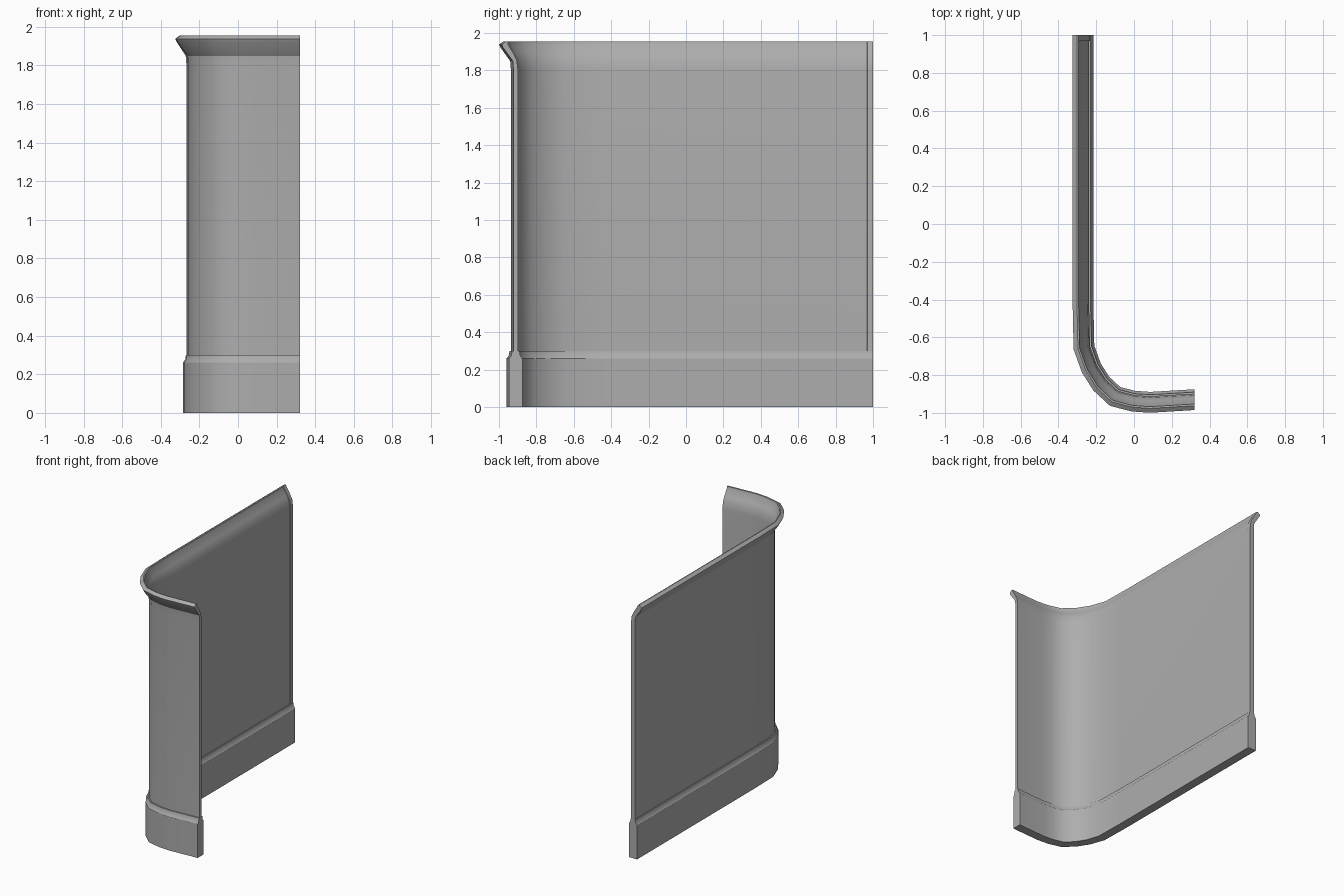
import bpy, bmesh, math
from mathutils import Vector

cube = bpy.data.objects.get("Cube")
if cube:
    bpy.data.objects.remove(cube, do_unlink=True)

grey = bpy.data.materials.new("plain grey")
grey.use_nodes = True
colour = (0.42, 0.42, 0.42, 1)
grey.diffuse_color = colour
grey.node_tree.nodes["Principled BSDF"].inputs["Base Color"].default_value = colour

# Plan of the wall's centre line: long straight side, rounded corner, short front
TRIM = 0.03
path = [Vector(p) for p in (
    (-0.25, 1), (-0.25, 1 - TRIM), (-0.25, 0.998 - TRIM), (-0.25, -0.42),
    (-0.245, -0.65), (-0.208, -0.753), (-0.157, -0.833), (-0.09, -0.895),
    (0, -0.918), (0.085, -0.924), (0.32, -0.910))]


def offsets(points):
    """Mitred outward direction at every point of the path."""
    dirs = [(b - a).normalized() for a, b in zip(points, points[1:])]
    normals = [Vector((d.y, -d.x)) for d in dirs]
    result = [normals[0]]
    for a, b in zip(normals, normals[1:]):
        result.append((a + b) / (1 + a.dot(b)))
    result.append(Vector((0, -1)))      # square cut at the front end
    return result


def sweep(name, profile_at):
    """Sweep a closed (outward, height) profile along the path."""
    bm = bmesh.new()
    rings = []
    for i, (p, n) in enumerate(zip(path, offsets(path))):
        rings.append([bm.verts.new((*(p + n * d), z)) for d, z in profile_at(i)])
    for a, b in zip(rings, rings[1:]):
        for j in range(len(a)):
            k = (j + 1) % len(a)
            bm.faces.new((a[j], a[k], b[k], b[j]))
    bm.faces.new(rings[0])
    bm.faces.new(rings[-1])
    bmesh.ops.recalc_face_normals(bm, faces=bm.faces)
    mesh = bpy.data.meshes.new(name)
    bm.to_mesh(mesh)
    bm.free()
    mesh.materials.append(grey)
    obj = bpy.data.objects.new(name, mesh)
    bpy.context.collection.objects.link(obj)
    bpy.ops.object.select_all(action='DESELECT')
    obj.select_set(True)
    bpy.context.view_layer.objects.active = obj
    bpy.ops.object.shade_smooth_by_angle(angle=math.radians(30))
    return obj


# Skirting with a stepped, bevelled top edge on both sides
def skirting_profile(i):
    side = [(0.035, 0), (0.035, 0.26), (0.023, 0.277), (0.02, 0.30)]
    return side + [(-d, z) for d, z in reversed(side)]


# Thin wall with a flared lip; slightly thicker along the rear edge trim
def wall_profile(i):
    t = 0.017 if i < 2 else 0.012
    extra = t - 0.012
    outer = [(t, 0.29), (t, 1.80), (t + 0.004, 1.85), (0.068, 1.922),
             (0.075, 1.938), (0.052, 1.955)]
    inner = [(0.043, 1.953), (0.041 - extra, 1.937), (0.012 - extra, 1.89),
             (-0.005 - extra, 1.855), (-t, 1.80), (-t, 0.29)]
    return outer + inner


sweep("skirting", skirting_profile)
sweep("wall_panel", wall_profile)
